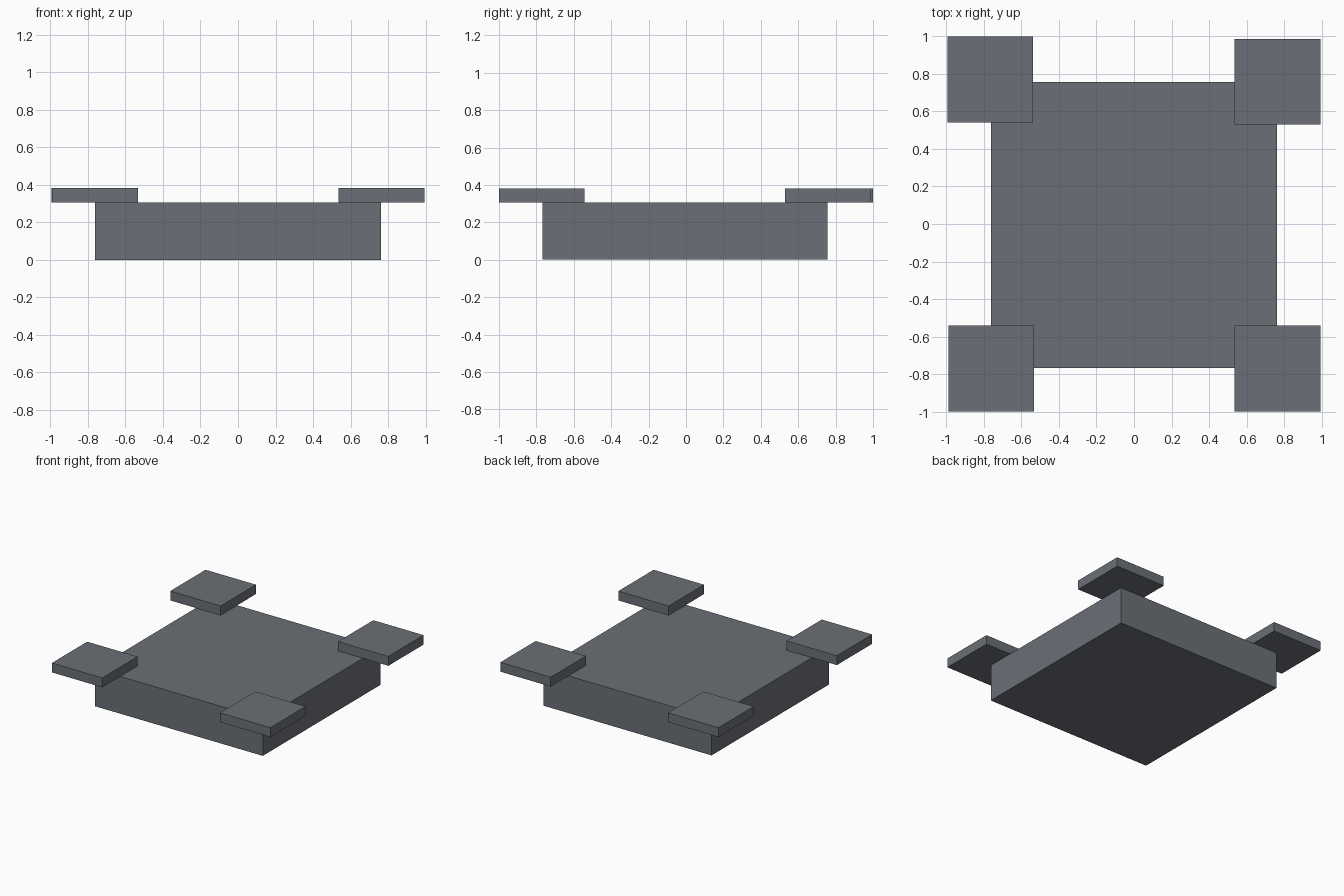
import bpy

cube = bpy.data.objects.get("Cube")
if cube:
    bpy.data.objects.remove(cube, do_unlink=True)

# Single slate grey material
grey = bpy.data.materials.new("slate_grey")
grey.use_nodes = True
colour = (0.147, 0.162, 0.184, 1)
grey.diffuse_color = colour
grey.node_tree.nodes["Principled BSDF"].inputs["Base Color"].default_value = colour


def box(name, centre, bottom, width, height):
    """Square slab resting at the given height."""
    x, y = centre
    bpy.ops.mesh.primitive_cube_add(size=1, location=(x, y, bottom + height / 2))
    obj = bpy.context.object
    obj.name = name
    obj.scale = (width, width, height)
    bpy.ops.object.transform_apply(location=False, rotation=False, scale=True)
    obj.data.materials.append(grey)
    return obj


# Main block
BODY_HEIGHT = 0.305
box("body", (0, -0.005), 0, 1.525, BODY_HEIGHT)

# Corner pads, set slightly unevenly on top of the block
pads = {
    "front_right_pad": (-0.761, -0.771),
    "front_left_pad": (0.765, -0.771),
    "back_right_pad": (-0.766, 0.771),
    "back_left_pad": (0.765, 0.759),
}
for name, centre in pads.items():
    box(name, centre, BODY_HEIGHT, 0.457, 0.077)
